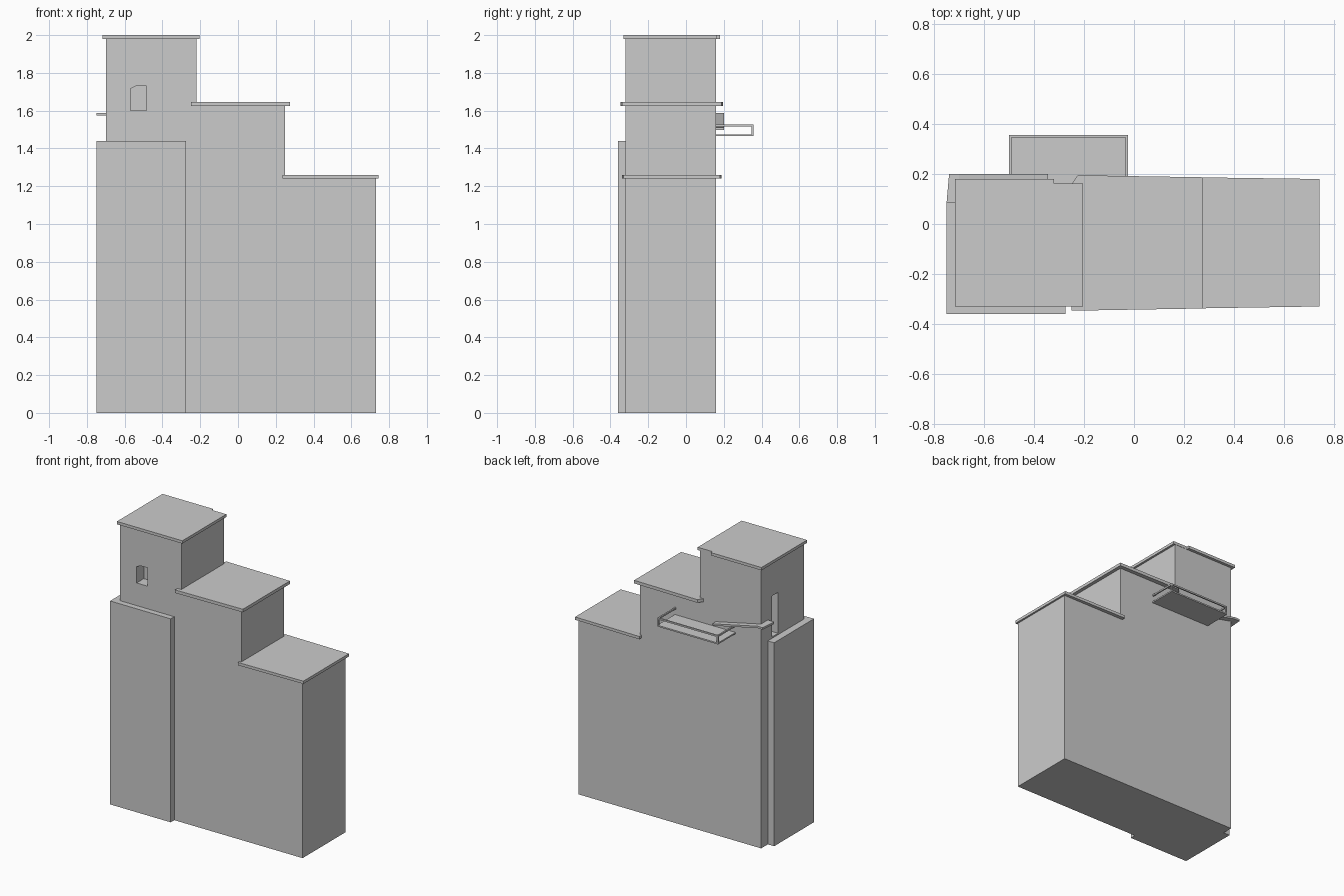
import bpy, bmesh
from mathutils import Vector

if "Cube" in bpy.data.objects:
    bpy.data.objects.remove(bpy.data.objects["Cube"])


def prism(name, points, offset):
    """Extrude a closed planar outline along an offset vector."""
    bm = bmesh.new()
    face = bm.faces.new([bm.verts.new(p) for p in points])
    out = bmesh.ops.extrude_face_region(bm, geom=[face], use_keep_orig=True)
    verts = [v for v in out["geom"] if isinstance(v, bmesh.types.BMVert)]
    bmesh.ops.translate(bm, verts=verts, vec=Vector(offset))
    bmesh.ops.recalc_face_normals(bm, faces=bm.faces)
    mesh = bpy.data.meshes.new(name)
    bm.to_mesh(mesh)
    bm.free()
    obj = bpy.data.objects.new(name, mesh)
    bpy.context.collection.objects.link(obj)
    return obj


def plan(name, pts, z0, z1):
    return prism(name, [(x, y, z0) for x, y in pts], (0, 0, z1 - z0))


def elevation(name, pts, y0, y1):
    return prism(name, [(x, y0, z) for x, z in pts], (0, y1 - y0, 0))


def box(name, x0, x1, y0, y1, z0, z1):
    return plan(name, [(x0, y0), (x1, y0), (x1, y1), (x0, y1)], z0, z1)


def cut(target, cutter):
    mod = target.modifiers.new("opening", "BOOLEAN")
    mod.operation = "DIFFERENCE"
    mod.solver = "EXACT"
    mod.object = cutter
    cutter.hide_render = True
    bpy.context.view_layer.objects.active = target
    bpy.ops.object.modifier_apply(modifier=mod.name)
    bpy.data.objects.remove(cutter)


# Stepped building body
body = elevation("stepped_body", [
    (-0.70, 0), (0.73, 0), (0.73, 1.24), (0.25, 1.24), (0.25, 1.63),
    (-0.22, 1.63), (-0.22, 1.98), (-0.70, 1.98)], -0.32, 0.16)

# Front window and side doorway recesses
cut(body, elevation("window_cutter", [
    (-0.57, 1.60), (-0.485, 1.60), (-0.485, 1.73), (-0.54, 1.73),
    (-0.57, 1.715)], -0.40, -0.24))
cut(body, box("door_cutter", -0.80, -0.64, -0.03, 0.04, 1.45, 1.74))

# Thickened lower wall wrapping the front left corner
plan("corner_wall", [
    (-0.75, -0.36), (-0.275, -0.36), (-0.275, -0.32), (-0.70, -0.32),
    (-0.70, 0.085), (-0.75, 0.085)], 0, 1.44)

# Roof slabs with overhangs, from high to low
plan("tower_roof", [
    (-0.717, -0.33), (-0.205, -0.33), (-0.205, 0.162), (-0.32, 0.162),
    (-0.32, 0.18), (-0.717, 0.18)], 1.98, 2.0)
plan("middle_roof", [
    (-0.25, -0.347), (0.275, -0.338), (0.275, 0.187), (-0.225, 0.195),
    (-0.25, 0.16), (-0.22, 0.16), (-0.22, -0.32), (-0.25, -0.32)],
    1.625, 1.647)
plan("low_roof", [
    (0.235, -0.338), (0.743, -0.33), (0.743, 0.18), (0.235, 0.187),
    (0.235, 0.16), (0.25, 0.16), (0.25, -0.32), (0.235, -0.32)],
    1.24, 1.26)

# Sloping back ramp and the level ledge around the corner
elevation("back_ramp", [
    (-0.345, 1.497), (-0.345, 1.51), (-0.70, 1.588), (-0.70, 1.574)],
    0.16, 0.20)
plan("corner_ledge", [
    (-0.70, 0.085), (-0.70, 0.20), (-0.74, 0.20), (-0.75, 0.085)],
    1.574, 1.588)

# Back balcony floor, corner posts and handrail
X0, X1, Y1, T = -0.50, -0.025, 0.357, 0.01
box("balcony_floor", X0, X1, 0.16, Y1, 1.465, 1.475)
for side, x in (("left", X0), ("right", X1 - T)):
    box(f"balcony_post_{side}", x, x + T, Y1 - T, Y1, 1.475, 1.516)
plan("balcony_rail", [
    (X0, 0.16), (X0 + T, 0.16), (X0 + T, Y1 - T), (X1 - T, Y1 - T),
    (X1 - T, 0.16), (X1, 0.16), (X1, Y1), (X0, Y1)], 1.516, 1.527)
